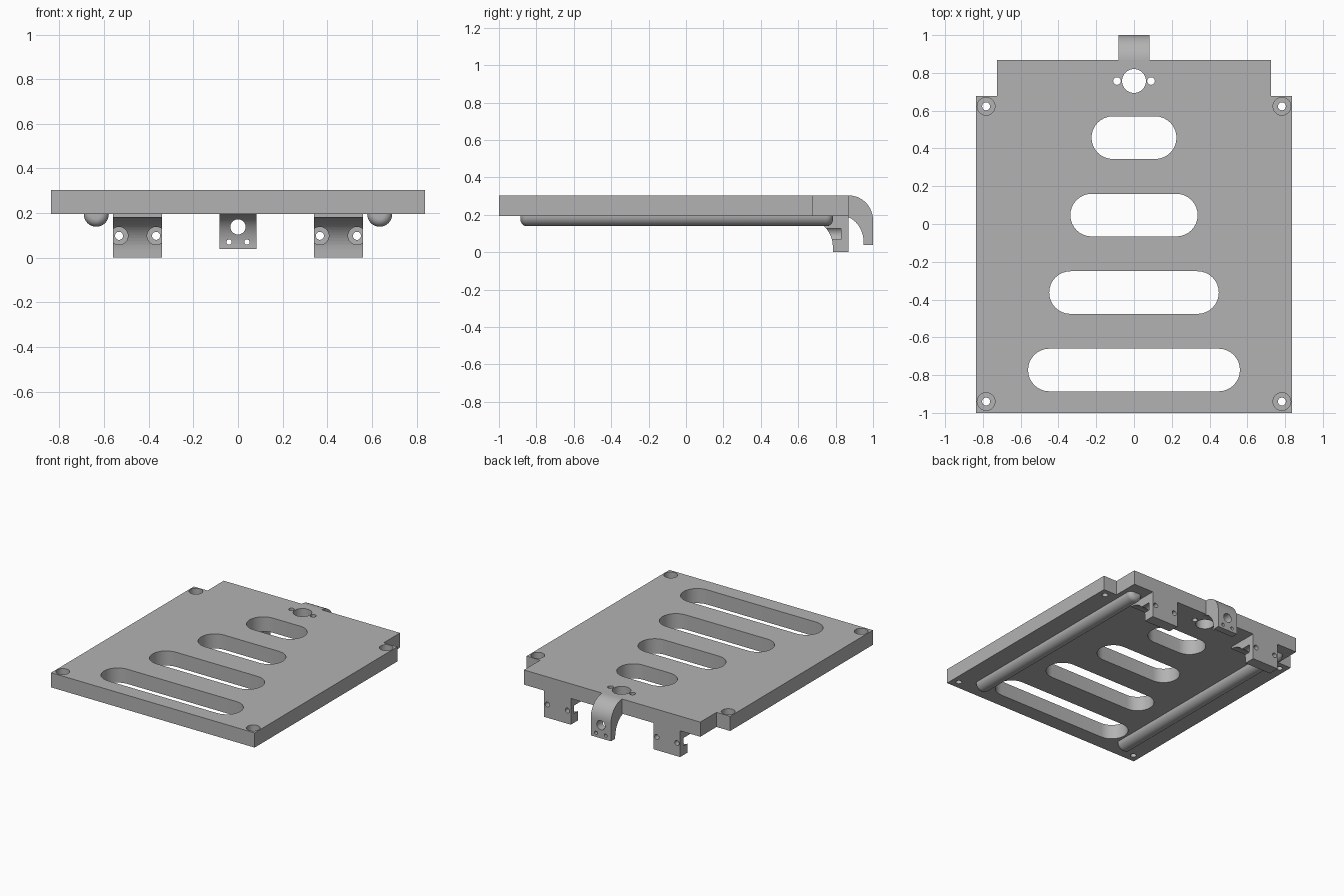
import bpy, bmesh, math
from mathutils import Vector, Matrix

if "Cube" in bpy.data.objects:
    bpy.data.objects.remove(bpy.data.objects["Cube"], do_unlink=True)

GREY = (0.45, 0.45, 0.45, 1)
mat = bpy.data.materials.new("plain grey")
mat.use_nodes = True
mat.diffuse_color = GREY
mat.node_tree.nodes["Principled BSDF"].inputs["Base Color"].default_value = GREY

BOTTOM, TOP, BACK = 0.195, 0.304, 0.868


def finish(name, bm):
    bmesh.ops.recalc_face_normals(bm, faces=bm.faces)
    mesh = bpy.data.meshes.new(name)
    bm.to_mesh(mesh)
    bm.free()
    mesh.materials.append(mat)
    obj = bpy.data.objects.new(name, mesh)
    bpy.context.collection.objects.link(obj)
    return obj


def prism(name, outline, axis, lo, hi):
    """Extrude a 2D outline along the given axis."""
    place = {"x": lambda a, b: (lo, a, b), "y": lambda a, b: (a, lo, b), "z": lambda a, b: (a, b, lo)}[axis]
    bm = bmesh.new()
    face = bm.faces.new([bm.verts.new(place(a, b)) for a, b in outline])
    result = bmesh.ops.extrude_face_region(bm, geom=[face])
    shift = Vector([(hi - lo) * (axis == k) for k in "xyz"])
    bmesh.ops.translate(bm, vec=shift, verts=[v for v in result["geom"] if isinstance(v, bmesh.types.BMVert)])
    return finish(name, bm)


def arc(cx, cy, rx, ry, start, end, steps=16):
    angles = [math.radians(start + (end - start) * i / steps) for i in range(steps + 1)]
    return [(cx + rx * math.cos(t), cy + ry * math.sin(t)) for t in angles]


def circle(cx, cy, r):
    return arc(cx, cy, r, r, 0, 360, 40)[:-1]


def cut(obj, outline, axis, lo, hi):
    """Subtract an extruded outline and discard the cutter."""
    cutter = prism("cutter", outline, axis, lo, hi)
    cutter.hide_render = True
    mod = obj.modifiers.new("cut", "BOOLEAN")
    mod.operation, mod.solver, mod.object = "DIFFERENCE", "EXACT", cutter
    bpy.context.view_layer.objects.active = obj
    bpy.ops.object.modifier_apply(modifier=mod.name)
    bpy.data.objects.remove(cutter, do_unlink=True)


# Base plate with notched rear corners
half = [(0.837, -1), (0.837, 0.677), (0.725, 0.677), (0.725, BACK)]
plate = prism("base_plate", half + [(-x, y) for x, y in reversed(half)], "z", BOTTOM, TOP)

# Four rounded slots, longer towards the front
for i in range(4):
    y, r = 0.457 - 0.41 * i, 0.113
    c = 0.225 + 0.112 * i - r
    cut(plate, arc(c, y, r, r, -90, 90) + arc(-c, y, r, r, 90, 270), "z", 0, 1)

# Central hole with a small hole on each side
for x, r in ((0, 0.063), (0.09, 0.02), (-0.09, 0.02)):
    cut(plate, circle(x, 0.757, r), "z", 0, 1)

# Counterbored corner screw holes
for x in (-0.783, 0.783):
    for y in (-0.94, 0.623):
        cut(plate, circle(x, y, 0.047), "z", 0.25, 1)
        cut(plate, circle(x, y, 0.021), "z", 0, 1)
parts = [plate]

# Rear brackets with a concave front and counterbored holes
fillet = arc(0.635, 0.03, 0.15, 0.15, 0, 90)
bracket_profile = [(BACK, BOTTOM), (BACK, 0), (0.785, 0)] + fillet + [(0.635, BOTTOM)]
for side, s in (("left", 1), ("right", -1)):
    bracket = prism(side + "_bracket", bracket_profile, "x", s * 0.45 - 0.11, s * 0.45 + 0.11)
    for x in (s * 0.45 - 0.083, s * 0.45 + 0.083):
        cut(bracket, circle(x, 0.098, 0.04), "y", 0.5, 0.83)
        cut(bracket, circle(x, 0.098, 0.018), "y", 0.5, 1)
    parts.append(bracket)

# Curved rear hook with three holes
hook_profile = ([(BACK, BOTTOM)] + arc(BACK, 0.172, 0.132, 0.132, 90, 0)
                + [(1, 0.04), (0.95, 0.04)] + arc(0.83, 0.05, 0.12, 0.145, 0, 90))
hook = prism("rear_hook", hook_profile, "x", -0.083, 0.083)
for x, z, r in ((0, 0.138, 0.034), (0.04, 0.07, 0.012), (-0.04, 0.07, 0.012)):
    cut(hook, circle(x, z, r), "y", 0.5, 1.2)
parts.append(hook)

# Half-round runners with rounded ends under the plate
r, f, front, back = 0.056, 0.035, -0.885, 0.785
runner_profile = ([(0, front)] + arc(r - f, front + f, f, f, -90, 0, 8)
                  + arc(r - f, back - f, f, f, 0, 90, 8) + [(0, back)])
for side, s in (("left", 1), ("right", -1)):
    bm = bmesh.new()
    verts = [bm.verts.new((a, y, 0)) for a, y in runner_profile]
    edges = [bm.edges.new(pair) for pair in zip(verts, verts[1:])]
    bmesh.ops.spin(bm, geom=verts + edges, cent=(0, 0, 0), axis=(0, 1, 0), angle=math.pi, steps=24)
    bmesh.ops.remove_doubles(bm, verts=bm.verts, dist=0.0001)
    # Keep the round side facing down, then close the flat top
    if sum(v.co.z for v in bm.verts) > 0:
        bmesh.ops.scale(bm, vec=(1, 1, -1), verts=bm.verts)
    bmesh.ops.holes_fill(bm, edges=[e for e in bm.edges if e.is_boundary], sides=0)
    bmesh.ops.transform(bm, matrix=Matrix.Translation((s * 0.635, 0, BOTTOM)), verts=bm.verts)
    parts.append(finish(side + "_runner", bm))

# Smooth the round walls while keeping edges crisp
bpy.ops.object.select_all(action="DESELECT")
for obj in parts:
    obj.select_set(True)
bpy.context.view_layer.objects.active = plate
bpy.ops.object.shade_smooth_by_angle(angle=math.radians(30))
